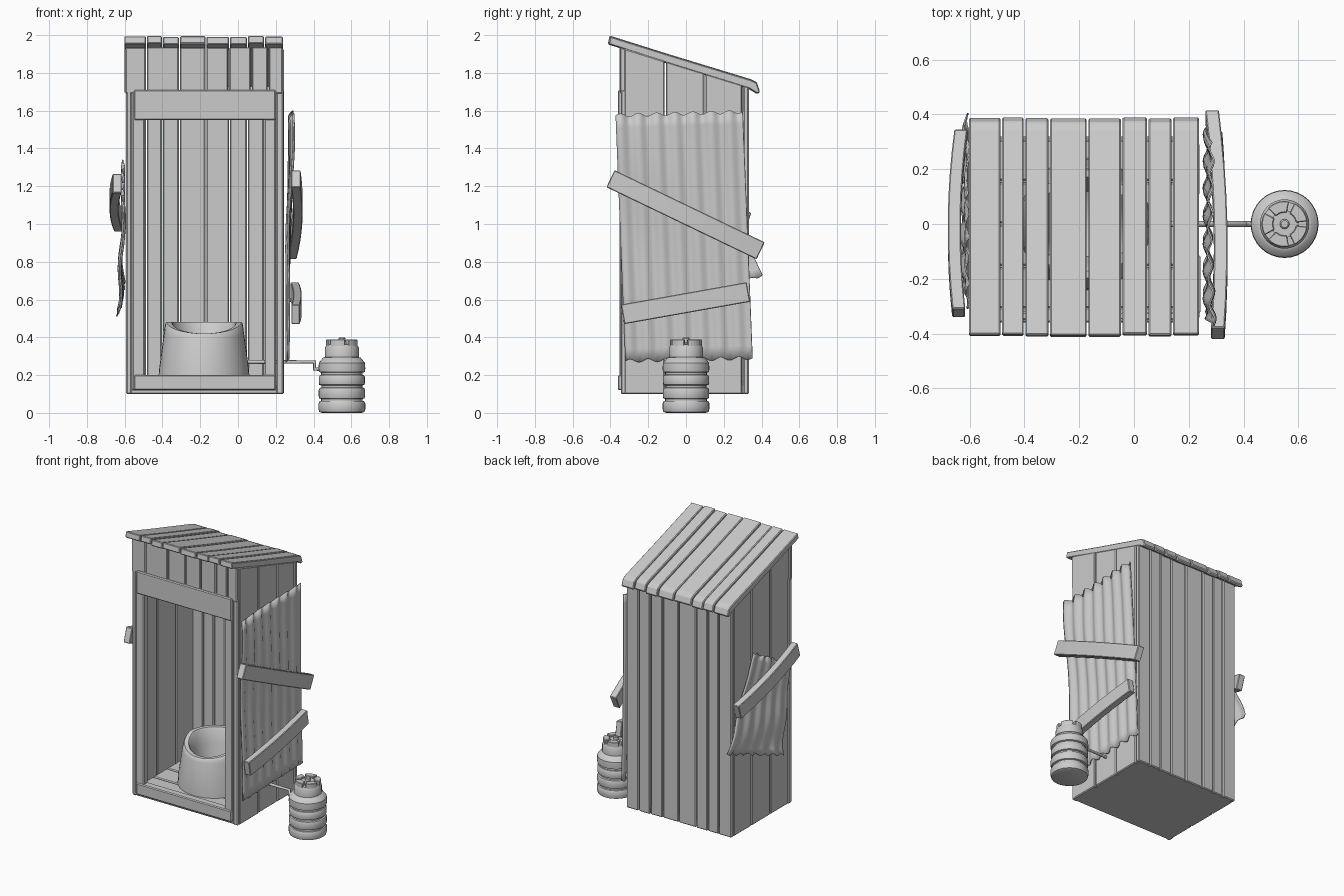
import bpy, bmesh, math, random
from mathutils import Vector

if "Cube" in bpy.data.objects:
    bpy.data.objects.remove(bpy.data.objects["Cube"])
random.seed(4)
sin, cos, pi = math.sin, math.cos, math.pi


def make(name, verts, faces, bevel=0, smooth=False, thick=0):
    me = bpy.data.meshes.new(name)
    me.from_pydata([tuple(v) for v in verts], [], faces)
    bm = bmesh.new()
    bm.from_mesh(me)
    bmesh.ops.recalc_face_normals(bm, faces=bm.faces)
    bm.to_mesh(me)
    bm.free()
    ob = bpy.data.objects.new(name, me)
    bpy.context.collection.objects.link(ob)
    if thick:
        m = ob.modifiers.new("thickness", "SOLIDIFY")
        m.thickness, m.offset = thick, 0
    if bevel:
        m = ob.modifiers.new("bevel", "BEVEL")
        m.width, m.segments = bevel, 1
    if smooth:
        bpy.ops.object.select_all(action='DESELECT')
        bpy.context.view_layer.objects.active = ob
        ob.select_set(True)
        bpy.ops.object.shade_smooth_by_angle(angle=math.radians(35))
    return ob


def loft(name, rings, **kw):
    """Closed tube through equal-sized rings, capped at both ends."""
    n = len(rings[0])
    verts = [v for r in rings for v in r]
    faces = [(i * n + j, i * n + (j + 1) % n, (i + 1) * n + (j + 1) % n, (i + 1) * n + j)
             for i in range(len(rings) - 1) for j in range(n)]
    faces += [tuple(range(n)), tuple(range((len(rings) - 1) * n, len(rings) * n))]
    return make(name, verts, faces, **kw)


def under_roof(y):
    return 1.828 - 0.31 * y


def plank(name, x0, x1, y0, y1, z0, z1=None, bevel=0.006):
    top = (lambda y: z1) if z1 is not None else under_roof
    sec = [(x0, y0), (x1, y0), (x1, y1), (x0, y1)]
    return loft(name, [[(x, y, z0) for x, y in sec], [(x, y, top(y)) for x, y in sec]], bevel=bevel)


def lathe(name, prof, cx, cy, n=32):
    return loft(name, [[(cx + r * cos(2 * pi * k / n), cy + r * sin(2 * pi * k / n), z)
                        for k in range(n)] for r, z in prof], smooth=True)


def rod(name, pts, r, n=10):
    cu = bpy.data.curves.new(name, 'CURVE')
    cu.dimensions, cu.bevel_depth, cu.bevel_resolution, cu.use_fill_caps = '3D', r, 2, True
    sp = cu.splines.new('POLY')
    sp.points.add(len(pts) - 1)
    for p, c in zip(sp.points, pts):
        p.co = (*c, 1)
    bpy.context.collection.objects.link(bpy.data.objects.new(name, cu))


xs = [-0.59, -0.485, -0.40, -0.31, -0.17, -0.045, 0.05, 0.14, 0.24]
g = 0.003

# base slab and floor planks
plank("base", -0.575, 0.225, -0.33, 0.32, 0.10, 0.145)
for i in range(4):
    y = -0.31 + i * 0.155
    plank("floor_plank", -0.56, 0.21, y + g, y + 0.155 - g, 0.14, 0.165)

# back wall, and front planks over the door
for a, b in zip(xs, xs[1:]):
    j = random.uniform(-0.004, 0.004)
    plank("back_plank", a + g, b - g, 0.30 + j, 0.33 + j, 0.10)
front = [-0.60, -0.485, -0.31, -0.17, -0.05, 0.07, 0.16, 0.24]
for a, b in zip(front, front[1:]):
    j = random.uniform(-0.004, 0.004)
    plank("front_plank", a + g, b - g, -0.348 + j, -0.318 + j, 1.69)

# side walls
ys = [-0.33, -0.11, 0.10, 0.30]
for x in (-0.59, 0.21):
    for a, b in zip(ys, ys[1:]):
        j = random.uniform(-0.004, 0.004)
        plank("side_plank", x + j, x + j + 0.03, a + g, b - g, 0.10)

# door frame
for name, x0, x1, y0, z0, z1 in (
        ("left_post", -0.592, -0.562, -0.345, 0.10, 1.71),
        ("right_post", 0.203, 0.24, -0.345, 0.10, 1.71),
        ("left_jamb", -0.56, -0.495, -0.352, 0.12, 1.70),
        ("right_jamb", 0.14, 0.20, -0.352, 0.12, 1.70),
        ("header", -0.55, 0.20, -0.36, 1.55, 1.71),
        ("sill", -0.55, 0.20, -0.36, 0.12, 0.20),
        ("threshold", -0.58, 0.22, -0.34, 0.10, 0.125)):
    plank(name, x0, x1, y0, -0.305, z0, z1)

# roof planks with drooping back edge
rx = [-0.605] + xs[1:]
for i, (a, b) in enumerate(zip(rx, rx[1:])):
    dz, dy = random.uniform(-0.007, 0.0), random.uniform(-0.006, 0.004)
    prof = [(-0.405, 1.998), (-0.10, 1.902), (0.34, 1.768), (0.372, 1.752), (0.388, 1.705),
            (0.375, 1.695), (0.33, 1.722), (-0.10, 1.856), (-0.412, 1.957)]
    loft("roof_plank", [[(x, y + dy, z + dz) for y, z in prof] for x in (a + g, b - g)], bevel=0.005)


# bowed boards nailed across the sides
def board(name, p0, p1, w, x0, x1, thick, bow):
    d = Vector((p1[0] - p0[0], p1[1] - p0[1])).normalized()
    nrm = Vector((-d.y, d.x)) * (w / 2)
    rings = []
    for i in range(9):
        t = i / 8
        c = Vector(p0).lerp(Vector(p1), t)
        x = x0 + (x1 - x0) * t + bow * 4 * t * (1 - t)
        rings.append([(x + sx * thick / 2, c.x + s * nrm.x, c.y + s * nrm.y)
                      for sx, s in ((-1, -1), (1, -1), (1, 1), (-1, 1))])
    loft(name, rings, bevel=0.004)


board("right_upper_board", (-0.40, 1.24), (0.395, 0.858), 0.10, 0.306, 0.285, 0.05, 0.02)
board("right_lower_board", (-0.335, 0.522), (0.33, 0.64), 0.105, 0.305, 0.300, 0.045, 0.012)
board("left_board", (-0.325, 1.215), (0.33, 1.01), 0.105, -0.64, -0.632, 0.048, -0.02)


# corrugated and crumpled metal sheets
def sheet(name, quad, xfun, nu, nv, ragged):
    bl, br, tr, tl = (Vector(q) for q in quad)
    verts, faces = [], []
    for j in range(nv + 1):
        for i in range(nu + 1):
            u, v = i / nu, j / nv
            p = bl.lerp(br, u).lerp(tl.lerp(tr, u), v)
            if j in (0, nv):
                p.y += ragged * sin(u * 2 * pi * 7)
            verts.append((xfun(u, v), p.x, p.y))
    for j in range(nv):
        for i in range(nu):
            k = j * (nu + 1) + i
            faces.append((k, k + 1, k + nu + 2, k + nu + 1))
    make(name, verts, faces, smooth=True, thick=0.006)


sheet("right_sheet", [(-0.32, 0.275), (0.352, 0.29), (0.30, 1.595), (-0.372, 1.575)],
      lambda u, v: 0.262 + 0.008 * sin(u * 2 * pi * 7) + 0.022 * v * v
      + 0.014 * (1 - u) * v * sin(v * 9 + u * 4), 56, 20, 0.009)
sheet("left_sheet", [(-0.18, 0.51), (0.405, 0.73), (0.11, 1.34), (-0.31, 1.10)],
      lambda u, v: -0.608 + 0.007 * sin(u * 2 * pi * 5) - 0.035 * (1 - v) ** 2 * (1 - u)
      + 0.014 * sin(v * 10 + u * 3) * (1 - v), 40, 16, 0.008)

# seat: tapered tub with a dipped front rim
n = 40
rings = []
for r, z, dip in ((0.242, 0.165, 0), (0.238, 0.23, 0), (0.212, 0.42, 0.4), (0.205, 0.472, 0.95),
                  (0.198, 0.482, 1), (0.172, 0.482, 1), (0.164, 0.472, 0.95),
                  (0.145, 0.38, 0.3), (0.12, 0.27, 0), (0.06, 0.24, 0)):
    rings.append([(-0.18 + r * cos(2 * pi * k / n), r * sin(2 * pi * k / n),
                   z - 0.062 * dip * max(0, -sin(2 * pi * k / n))) for k in range(n)])
loft("seat", rings, smooth=True)

# supply pipe
rod("pipe", [(0.04, 0, 0.27), (0.405, 0, 0.27), (0.405, 0, 0.232), (0.46, 0, 0.232)], 0.011)

# gas tank
lathe("tank", [(0.105, 0), (0.12, 0.006), (0.124, 0.02), (0.124, 0.05), (0.118, 0.062),
               (0.11, 0.064), (0.11, 0.074), (0.12, 0.077), (0.123, 0.09), (0.123, 0.12),
               (0.118, 0.132), (0.108, 0.135), (0.108, 0.145), (0.12, 0.149), (0.122, 0.16),
               (0.122, 0.19), (0.116, 0.2), (0.11, 0.202), (0.11, 0.213), (0.122, 0.217),
               (0.124, 0.235), (0.122, 0.265), (0.1, 0.292), (0.09, 0.295), (0.09, 0.345),
               (0.08, 0.362), (0.05, 0.364), (0.05, 0.376)], 0.55, 0)
for k in range(5):
    a0 = 2 * pi * k / 5 + 0.12
    arc = [a0 + (2 * pi / 5 - 0.24) * t / 5 for t in range(6)]
    sec = [(0.084, a) for a in arc] + [(0.042, a) for a in reversed(arc)]
    loft("valve_tooth", [[(0.55 + r * cos(a), r * sin(a), z) for r, a in sec]
                         for z in (0.345, 0.388)], bevel=0.003)
lathe("valve_knob", [(0.018, 0.37), (0.018, 0.395), (0.013, 0.40)], 0.55, 0, 12)
